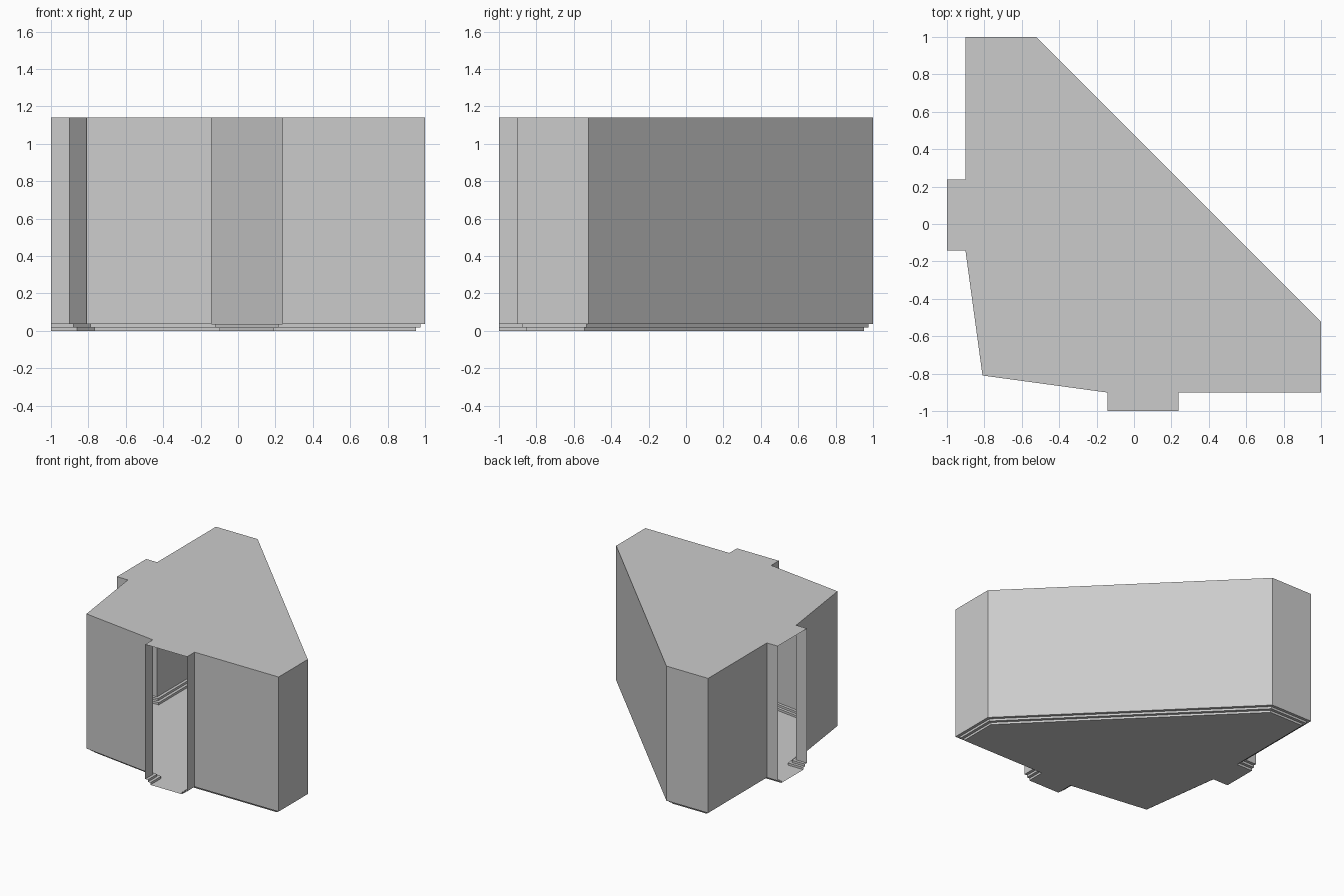
import bpy, bmesh
from mathutils import Vector

if "Cube" in bpy.data.objects:
    bpy.data.objects.remove(bpy.data.objects["Cube"])

# Floor plan: one half, mirrored across the x = y diagonal (counter-clockwise)
half = [(-.81, -.81), (-.143, -.901), (-.143, -1), (.237, -1),
        (.237, -.901), (1, -.901), (1, -.522)]
plan = [Vector(p) for p in half + [(y, x) for x, y in reversed(half[1:])]]
n = len(plan)


def is_open(i):
    """The outer ends of the two tabs are doorways without a wall."""
    a, b = plan[i], plan[(i + 1) % n]
    return (a.y == b.y == -1) or (a.x == b.x == -1)


def inset(d):
    """Plan moved inward by d; doorway edges stay in place."""
    lines = []
    for i in range(n):
        a, b = plan[i], plan[(i + 1) % n]
        t = (b - a).normalized()
        lines.append((a + Vector((-t.y, t.x)) * (0 if is_open(i) else d), t))
    pts = []
    for i in range(n):
        (p, t), (q, u) = lines[i - 1], lines[i]
        pts.append(p + t * ((q - p).cross(u) / t.cross(u)))
    return pts


# Rings from the floor, up two small steps, to the roof: (inset, height)
levels = [(.047, 0), (.047, .018), (.0235, .018), (.0235, .036), (0, .036), (0, 1.142)]
bm = bmesh.new()
rings = [[bm.verts.new((p.x, p.y, z)) for p in inset(d)] for d, z in levels]

# Walls and step ledges, leaving the doorways open
for low, high in zip(rings, rings[1:]):
    for i in range(n):
        if not is_open(i):
            j = (i + 1) % n
            bm.faces.new((low[i], low[j], high[j], high[i]))

# Floor and roof
bm.faces.new(rings[0][::-1])
bm.faces.new(rings[-1])

mesh = bpy.data.meshes.new("room_shell")
bm.to_mesh(mesh)
bm.free()
bpy.context.collection.objects.link(bpy.data.objects.new("room_shell", mesh))
